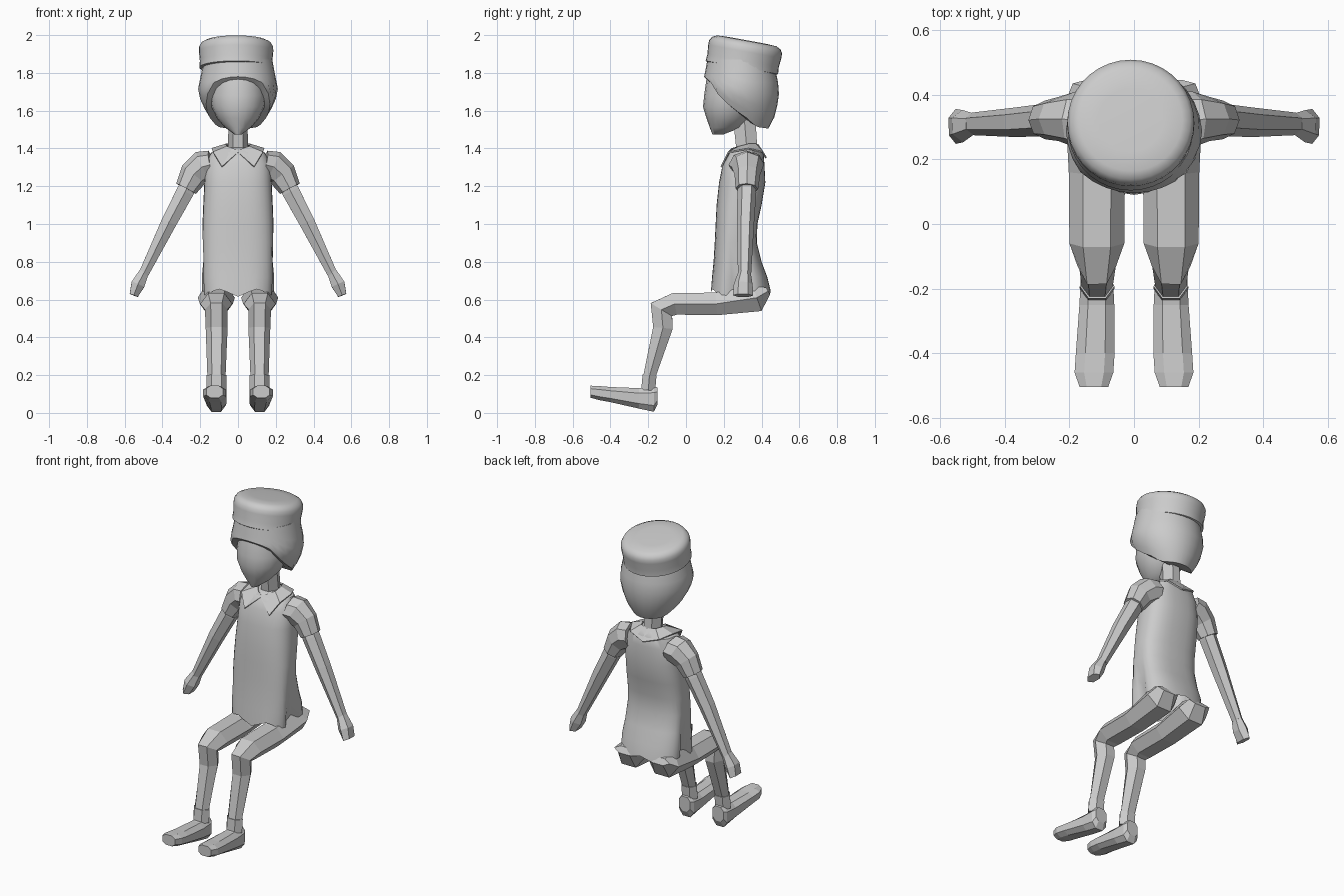
import bpy, bmesh, math
from mathutils import Vector

if "Cube" in bpy.data.objects:
    bpy.data.objects.remove(bpy.data.objects["Cube"])


def finish(name, bm, mirror=False, smooth=None):
    bmesh.ops.recalc_face_normals(bm, faces=bm.faces)
    me = bpy.data.meshes.new(name)
    bm.to_mesh(me)
    bm.free()
    ob = bpy.data.objects.new(name, me)
    bpy.context.collection.objects.link(ob)
    if mirror:
        m = ob.modifiers.new("Mirror", 'MIRROR')
        m.merge_threshold = 0.0005
    if smooth:
        bpy.ops.object.select_all(action='DESELECT')
        bpy.context.view_layer.objects.active = ob
        ob.select_set(True)
        bpy.ops.object.shade_smooth_by_angle(angle=math.radians(smooth))
    return ob


def skin(bm, rings, closed=True):
    for a, b in zip(rings, rings[1:]):
        n = len(a)
        for i in range(n if closed else n - 1):
            j = (i + 1) % n
            bm.faces.new((a[i], a[j], b[j], b[i]))


def loft(name, rings, n=6, ref=(1, 0, 0), axis=None, power=2.0, phase=0.0,
         open_end=False, mirror=False, smooth=None):
    """Each ring is (x, y, z, half width along ref, half width across)."""
    bm = bmesh.new()
    pts = [Vector(r[:3]) for r in rings]
    angs = [2 * math.pi * (i + phase) / n for i in range(n)]
    shape = []
    for a in angs:
        c, s = math.cos(a), math.sin(a)
        shape.append((math.copysign(abs(c) ** (2 / power), c),
                      math.copysign(abs(s) ** (2 / power), s)))
    mu, mv = max(p[0] for p in shape), max(p[1] for p in shape)
    loops = []
    for i, r in enumerate(rings):
        if axis:
            t = Vector(axis).normalized()
        else:
            t = Vector()
            if i > 0:
                t += (pts[i] - pts[i - 1]).normalized()
            if i < len(pts) - 1:
                t += (pts[i + 1] - pts[i]).normalized()
            t.normalize()
        u = Vector(ref)
        u = (u - t * u.dot(t)).normalized()
        v = t.cross(u)
        loops.append([bm.verts.new(pts[i] + u * (r[3] * a / mu) + v * (r[4] * b / mv))
                      for a, b in shape])
    skin(bm, loops)
    bm.faces.new(loops[0])
    if not open_end:
        bm.faces.new(loops[-1])
    return finish(name, bm, mirror, smooth)


def lerp(table, x):
    for (x0, *a), (x1, *b) in zip(table, table[1:]):
        if x <= x1:
            k = max(0, (x - x0) / (x1 - x0))
            return [p + (q - p) * k for p, q in zip(a, b)]
    return list(table[-1][1:])


# Legs: hip, thigh, knee and shin as one bent hexagonal tube
loft("leg", [(.115, .435, .645, .075, .02), (.115, .375, .61, .098, .075),
             (.115, .16, .577, .087, .06), (.115, -.06, .577, .085, .058),
             (.115, -.13, .547, .06, .066), (.113, -.122, .45, .058, .052),
             (.114, -.195, .19, .048, .032)], mirror=True)
loft("sock", [(.114, -.193, .2, .054, .037), (.114, -.2, .12, .054, .037)], mirror=True)

# Shoes: boxy octagonal sections, sole rising towards the toe
loft("shoe", [(.115, -.15, .09, .038, .045), (.115, -.17, .073, .05, .067),
              (.115, -.25, .077, .054, .054), (.12, -.4, .097, .06, .04),
              (.124, -.46, .105, .06, .037), (.124, -.505, .112, .044, .032)],
     n=8, phase=.5, axis=(0, -1, 0), power=2.6, mirror=True)

# Arms, hands and short sleeves
loft("arm", [(.25, .325, 1.23, .045, .045), (.28, .322, 1.17, .05, .046),
             (.365, .315, 1.01, .046, .041), (.5, .31, .735, .035, .026)],
     ref=(0, 1, 0), mirror=True)
loft("hand", [(.497, .31, .745, .033, .026), (.53, .303, .68, .05, .036),
              (.552, .302, .622, .054, .023)], ref=(0, 1, 0), mirror=True)
loft("sleeve", [(.14, .32, 1.315, .095, .075), (.185, .325, 1.305, .085, .085),
                (.235, .325, 1.262, .068, .077), (.275, .322, 1.187, .06, .059)],
     n=8, ref=(0, 1, 0), mirror=True)

# Dress: rounded sections, open at the hem, side seams folded inward
rows = [(1.405, .26, .39, .07), (1.38, .225, .41, .14), (1.32, .195, .415, .172),
        (1.22, .175, .42, .178), (1.1, .162, .4, .184), (1.0, .157, .378, .188),
        (.9, .152, .375, .193), (.8, .146, .4, .198), (.72, .138, .43, .203),
        (.635, .13, .448, .2)]
dress = loft("dress", [(0, (f + b) / 2, z, w, (b - f) / 2) for z, f, b, w in rows],
             n=32, axis=(0, 0, 1), power=2.6, open_end=True, smooth=40)
for v in dress.data.vertices:
    fold = max(0, (.95 - v.co.z) / .3)
    v.co.x *= 1 - .25 * fold * math.exp(-((v.co.y - .27) / .045) ** 2)
    if v.co.z < .66:
        v.co.z += .02 * math.cos(v.co.x * 32) * (-1 if v.co.y < .29 else .6)

# Collar with two pointed tips
inner = [(0, .232, 1.388), (.03, .243, 1.402), (.06, .28, 1.412),
         (.065, .33, 1.425), (.05, .37, 1.425), (0, .385, 1.42)]
outer = [(0, .222, 1.38), (.085, .183, 1.305), (.132, .222, 1.382),
         (.14, .33, 1.402), (.1, .408, 1.385), (0, .428, 1.352)]
bm = bmesh.new()
skin(bm, [[bm.verts.new(p) for p in inner], [bm.verts.new(p) for p in outer]], False)
collar = finish("collar", bm, mirror=True)
collar.modifiers.new("Thickness", 'SOLIDIFY').thickness = .008

# Neck and face
loft("neck", [(0, .325, 1.36, .055, .055), (0, .305, 1.6, .048, .06)],
     axis=(0, 0, 1))
face = [(1.86, .14, .38, .13), (1.76, .107, .4, .14), (1.68, .096, .4, .148),
        (1.62, .09, .38, .14), (1.56, .108, .34, .112), (1.51, .126, .29, .068),
        (1.475, .14, .2, .02)]
loft("head", [(0, (f + b) / 2, z, w, (b - f) / 2) for z, f, b, w in face],
     n=20, axis=(0, 0, 1), smooth=50)

# Hair: bob whose lower edge falls from the fringe to the nape
edge = [(-1, 1.505), (-.3, 1.515), (0, 1.56), (.35, 1.61), (.6, 1.68), (.8, 1.755), (1, 1.78)]
profile = [(1.5, .335, .1), (1.54, .33, .135), (1.6, .31, .172), (1.66, .297, .2),
           (1.72, .288, .212), (1.79, .288, .196), (1.88, .29, .18)]
bm = bmesh.new()
N = 28
loops = []
for k in range(7):
    loop = []
    for i in range(N):
        a = 2 * math.pi * i / N
        zb = lerp(edge, -math.sin(a))[0]
        z = 1.87 + (zb - 1.87) * k / 6
        cy, r = lerp(profile, z)
        loop.append(bm.verts.new((r * math.cos(a), cy + r * math.sin(a) * .97, z)))
    loops.append(loop)
skin(bm, loops)
nape = bm.verts.new((0, .335, 1.54))
for i in range(N):
    bm.faces.new((loops[-1][i], loops[-1][(i + 1) % N], nape))
bm.faces.new(loops[0])
finish("hair", bm, smooth=40)

# Pillbox hat, tipped back
tilt = Vector((0, .18, .984))
base = Vector((-.01, .295, 1.825))
hat = [(0, .188), (.004, .195), (.04, .192), (.09, .197), (.115, .196),
       (.135, .184), (.147, .16), (.15, .1)]
loft("hat", [(*(base + tilt * d), r, r) for d, r in hat],
     n=36, axis=tuple(tilt), smooth=45)
